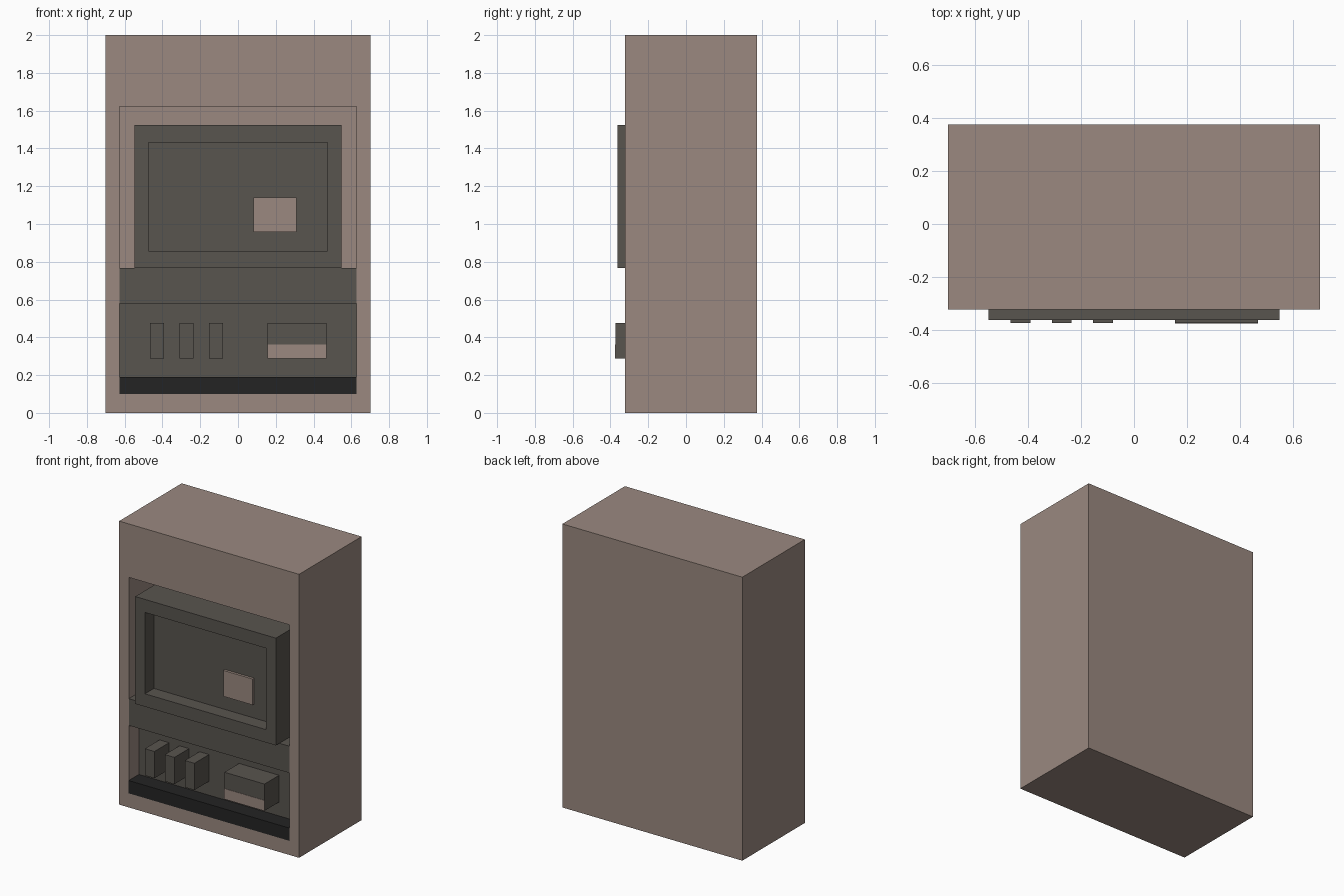
import bpy
import bmesh

old = bpy.data.objects.get("Cube")
if old:
    bpy.data.objects.remove(old, do_unlink=True)


def material(name, rgb):
    mat = bpy.data.materials.new(name)
    mat.use_nodes = True
    mat.diffuse_color = (*rgb, 1)
    bsdf = next(n for n in mat.node_tree.nodes if n.type == 'BSDF_PRINCIPLED')
    bsdf.inputs["Base Color"].default_value = (*rgb, 1)
    return mat


TAUPE = material("taupe", (0.325, 0.25, 0.216))
GREY = material("dark warm grey", (0.098, 0.089, 0.077))
BLACK = material("black", (0.017, 0.017, 0.017))


def extrude_x(name, outline, x0, x1, mat):
    """Extrude a (y, z) outline from x0 to x1."""
    bm = bmesh.new()
    face = bm.faces.new([bm.verts.new((x0, y, z)) for y, z in outline])
    moved = bmesh.ops.extrude_face_region(bm, geom=[face])["geom"]
    verts = [v for v in moved if isinstance(v, bmesh.types.BMVert)]
    bmesh.ops.translate(bm, verts=verts, vec=(x1 - x0, 0, 0))
    bmesh.ops.recalc_face_normals(bm, faces=bm.faces)
    mesh = bpy.data.meshes.new(name)
    bm.to_mesh(mesh)
    bm.free()
    mesh.materials.append(mat)
    obj = bpy.data.objects.new(name, mesh)
    bpy.context.collection.objects.link(obj)
    return obj


def box(name, x, y, z, mat):
    """Box from (low, high) ranges on each axis."""
    outline = [(y[0], z[0]), (y[1], z[0]), (y[1], z[1]), (y[0], z[1])]
    return extrude_x(name, outline, x[0], x[1], mat)


def carve(obj, x, y, z):
    """Cut a box-shaped recess and discard the cutter."""
    cutter = box("cutter", x, y, z, obj.data.materials[0])
    cutter.hide_render = True
    mod = obj.modifiers.new("recess", 'BOOLEAN')
    mod.operation = 'DIFFERENCE'
    mod.solver = 'EXACT'
    mod.object = cutter
    bpy.context.view_layer.objects.active = obj
    bpy.ops.object.modifier_apply(modifier=mod.name)
    bpy.data.objects.remove(cutter, do_unlink=True)


FRONT = -0.322      # cabinet front
PANEL = -0.21       # control panel
BACK = 0.0          # depth of the recess
WIDE = (-0.627, 0.627)

# Cabinet with a tall recess in its front
cabinet = box("cabinet", (-0.702, 0.702), (FRONT, 0.375), (0, 2), TAUPE)
carve(cabinet, WIDE, (-0.5, BACK), (0.1, 1.623))

# Ledge above the set-back control panel
extrude_x("console", [(FRONT, 0.767), (BACK, 0.767), (BACK, 0.19),
                      (PANEL, 0.19), (PANEL, 0.578), (FRONT, 0.578)],
          *WIDE, GREY)

# Black kick strip
box("kick_strip", WIDE, (FRONT - 0.001, BACK), (0.1, 0.19), BLACK)

# Screen housing with a sunken screen and a raised patch
screen = box("screen_housing", (-0.549, 0.549), (-0.362, BACK), (0.767, 1.524), GREY)
carve(screen, (-0.473, 0.473), (-0.5, -0.262), (0.858, 1.432))
box("screen_patch", (0.082, 0.31), (-0.28, -0.262), (0.957, 1.14), TAUPE)

# Row of three buttons
for i in range(3):
    x = -0.466 + i * 0.156
    box(f"button_{i + 1}", (x, x + 0.075), (-0.373, PANEL), (0.288, 0.477), GREY)

# Tray box with a lighter lower front
box("tray_box", (0.155, 0.468), (-0.373, PANEL), (0.288, 0.477), GREY)
box("tray_plate", (0.155, 0.468), (-0.375, -0.373), (0.288, 0.362), TAUPE)
